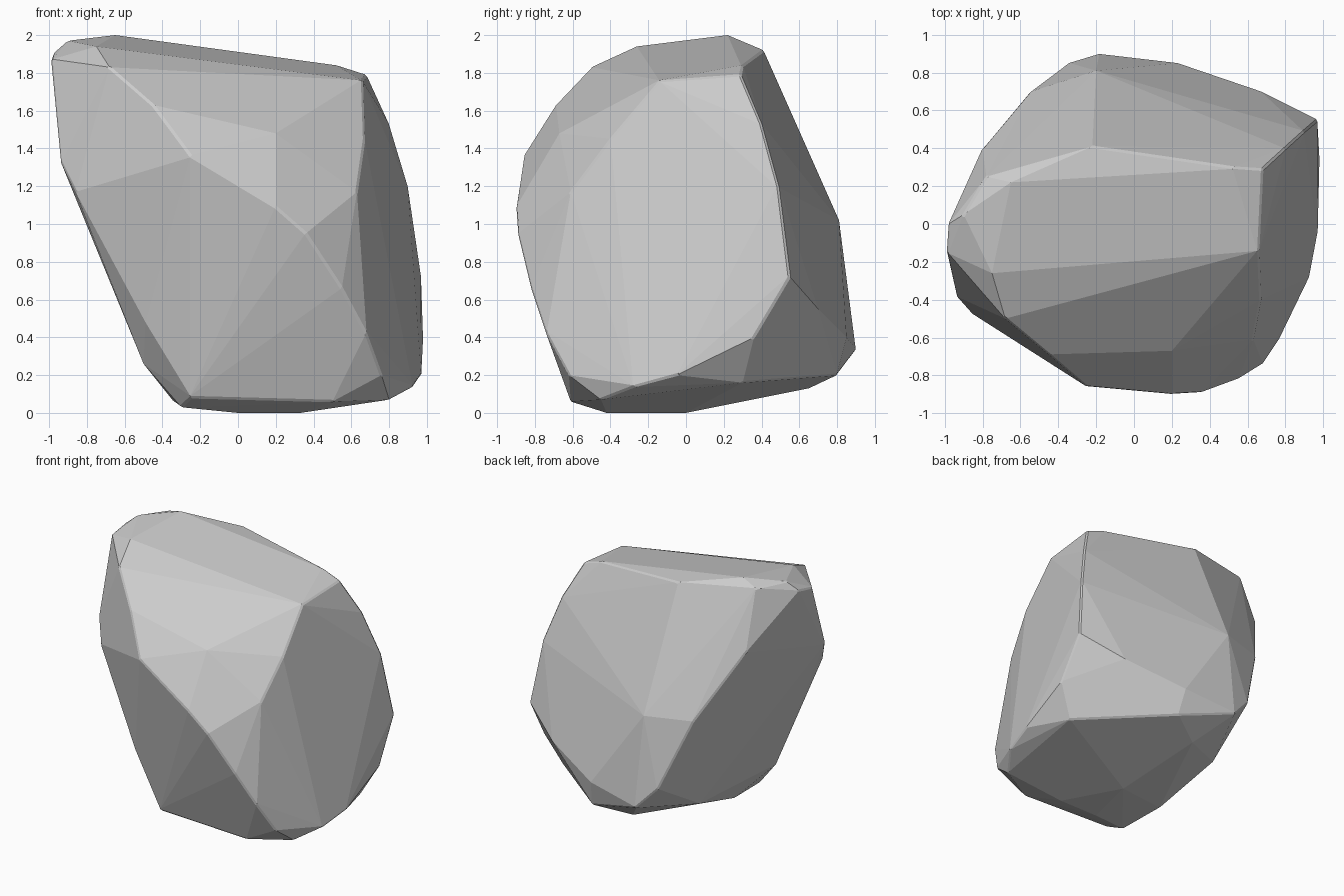
import bpy, bmesh, math

# Corner points of the boulder, grouped by region
top = [(-.98, 0, 1.9), (-.9, .05, 1.97), (-.78, .25, 1.96), (-.65, .22, 2),
       (-.22, .41, 1.92), (.53, .3, 1.84), (.68, .29, 1.79), (.66, -.14, 1.76), (-.75, -.26, 1.94)]
front = [(-.68, -.5, 1.83), (-.45, -.69, 1.63), (-.25, -.86, 1.36), (.2, -.67, 1.48),
         (.2, -.9, 1.09), (.36, -.89, .95), (.67, -.4, 1.45), (.63, -.61, 1.17),
         (.55, -.82, .66), (.68, -.74, .42), (.76, -.62, .2), (-.49, -.57, .48)]
left = [(-.99, -.15, 1.87), (-.94, -.38, 1.33), (-.86, -.47, 1.17), (-.5, -.4, .26),
        (-.4, .4, .23), (-.34, -.12, .06)]
right = [(.8, .4, 1.53), (.9, .49, 1.2), (.97, .55, .72), (.98, .36, .4), (.97, -.05, .2),
         (.93, -.27, .14)]
back = [(-.8, .4, 1.52), (-.55, .7, 1.02), (-.35, .85, .5), (-.2, .81, 1.02), (-.19, .9, .33),
        (.23, .85, .4), (.67, .7, .55)]
base = [(-.3, -.48, .03), (-.25, -.6, .08), (.5, -.61, .06), (0, -.42, 0), (.33, -.42, 0),
        (.1, 0, 0), (.8, -.45, .07), (0, .65, .13), (.85, .3, .16), (.25, .8, .2)]

# Faceted boulder: convex hull with nearly coplanar facets merged
bm = bmesh.new()
for p in top + front + left + right + back + base:
    bm.verts.new(p)
bmesh.ops.convex_hull(bm, input=bm.verts)
loose = [v for v in bm.verts if not v.link_faces]
bmesh.ops.delete(bm, geom=loose, context='VERTS')
bmesh.ops.dissolve_limit(bm, angle_limit=math.radians(2), verts=bm.verts, edges=bm.edges)

# Softly chip the sharpest edges
sharp = [e for e in bm.edges if e.calc_face_angle(0) > math.radians(40)]
bmesh.ops.bevel(bm, geom=sharp, offset=.01, segments=1, affect='EDGES', clamp_overlap=True)
bmesh.ops.recalc_face_normals(bm, faces=bm.faces)

mesh = bpy.data.meshes.new("boulder")
bm.to_mesh(mesh)
bm.free()
boulder = bpy.data.objects.new("boulder", mesh)
bpy.context.collection.objects.link(boulder)
